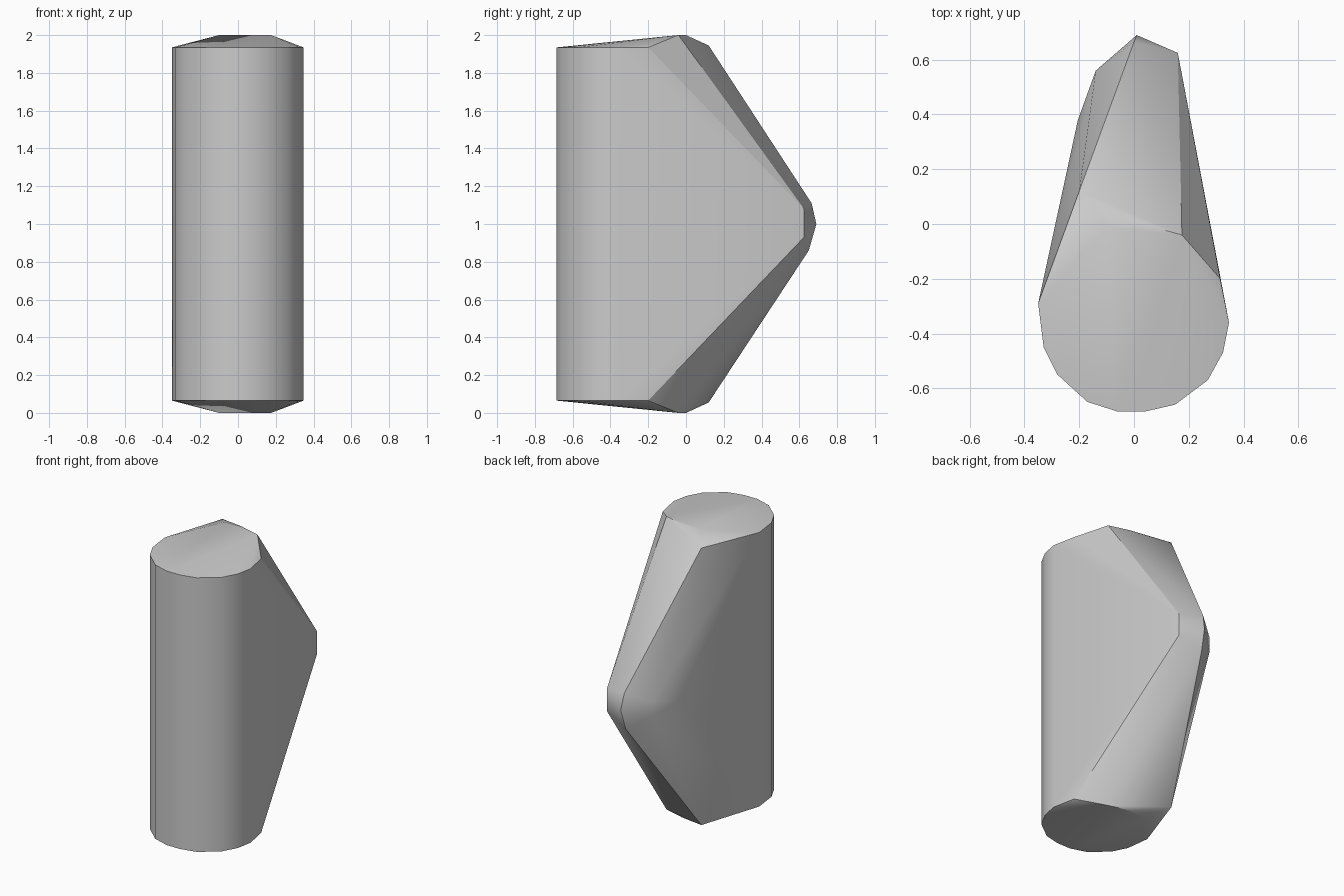
import bpy, bmesh, math

cube = bpy.data.objects.get("Cube")
if cube:
    bpy.data.objects.remove(cube, do_unlink=True)

# Rounded front wall outline, shared by both ends
RIM = [(-0.35, -0.29), (-0.33, -0.45), (-0.28, -0.55), (-0.17, -0.65),
       (-0.06, -0.685), (0.04, -0.685), (0.15, -0.66), (0.27, -0.57),
       (0.325, -0.47), (0.347, -0.36), (0.315, -0.2)]
# Ridge across each end cap: x, y and inset from the end
RIDGE = [(-0.2, 0.12, 0.055), (-0.1, -0.01, 0.0), (0.03, 0.0, 0.0), (0.175, -0.04, 0.0)]
# Blunt rear nose
NOSE = [(0.01, 0.69, 1.0), (0.0, 0.665, 1.11), (0.0, 0.65, 0.86),
        (0.16, 0.625, 1.08), (0.16, 0.625, 0.93),
        (-0.14, 0.56, 1.05), (-0.14, 0.56, 0.95), (-0.205, 0.38, 1.0)]


def both_ends(x, y, inset):
    return [(x, y, inset), (x, y, 2.0 - inset)]


points = list(NOSE)
for x, y in RIM:
    points += both_ends(x, y, 0.065)
for x, y, inset in RIDGE:
    points += both_ends(x, y, inset)

# Faceted body wrapped around the outlines
bm = bmesh.new()
for p in points:
    bm.verts.new(p)
hull = bmesh.ops.convex_hull(bm, input=bm.verts[:])
loose = [v for v in bm.verts if not v.link_faces]
bmesh.ops.delete(bm, geom=loose, context='VERTS')
bmesh.ops.recalc_face_normals(bm, faces=bm.faces[:])
mesh = bpy.data.meshes.new("faceted_body")
bm.to_mesh(mesh)
bm.free()
body = bpy.data.objects.new("faceted_body", mesh)
bpy.context.collection.objects.link(body)

# Plain grey finish
grey = bpy.data.materials.new("plain_grey")
grey.use_nodes = True
colour = (0.6, 0.6, 0.6, 1.0)
grey.diffuse_color = colour
grey.node_tree.nodes["Principled BSDF"].inputs["Base Color"].default_value = colour
mesh.materials.append(grey)

# Soft shading with crisp edges
bpy.ops.object.select_all(action='DESELECT')
body.select_set(True)
bpy.context.view_layer.objects.active = body
bpy.ops.object.shade_smooth_by_angle(angle=math.radians(30))
